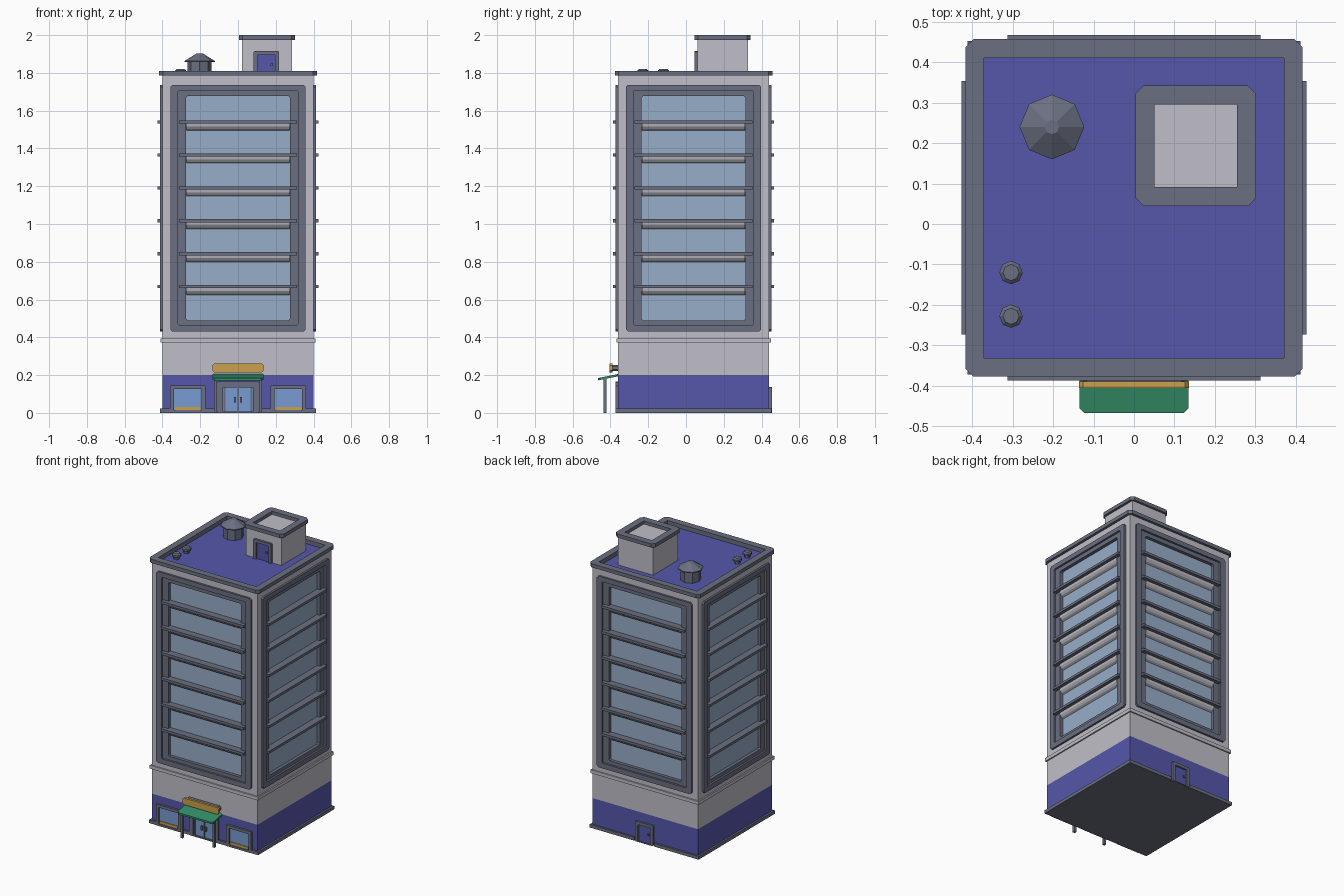
import bpy, bmesh, math
from mathutils import Matrix, Vector

if "Cube" in bpy.data.objects:
    bpy.data.objects.remove(bpy.data.objects["Cube"])

CY = 0.04  # building centre in y


def mat(name, r, g, b):
    m = bpy.data.materials.new(name)
    m.diffuse_color = (r, g, b, 1)
    m.use_nodes = True
    m.node_tree.nodes["Principled BSDF"].inputs["Base Color"].default_value = m.diffuse_color
    return m


WALL = mat("light grey wall", 0.53, 0.52, 0.58)
SLATE = mat("slate trim", 0.145, 0.16, 0.22)
BLUE = mat("indigo", 0.092, 0.095, 0.41)
GLASS = mat("window glass", 0.31, 0.42, 0.58)
SHOP = mat("shop glass", 0.19, 0.33, 0.64)
GOLD = mat("gold", 0.6, 0.35, 0.07)
GREEN = mat("green awning", 0.035, 0.27, 0.14)


def finish(name, bm, mats):
    bmesh.ops.remove_doubles(bm, verts=bm.verts, dist=1e-5)
    me = bpy.data.meshes.new(name)
    bm.to_mesh(me)
    bm.free()
    for m in mats:
        me.materials.append(m)
    ob = bpy.data.objects.new(name, me)
    bpy.context.collection.objects.link(ob)
    return ob


def side(k):
    """Maps local (across, up, outward) to building side k (0 front, 2 back)."""
    front = Matrix(((1, 0, 0, 0), (0, 0, -1, 0), (0, 1, 0, 0), (0, 0, 0, 1)))
    return Matrix.Translation((0, CY, 0)) @ Matrix.Rotation(k * math.pi / 2, 4, 'Z') @ front


def rect(u0, u1, v0, v1, d, c=0.0):
    """Counter-clockwise rectangle with cut corners."""
    return [Vector((u, v, d)) for u, v in (
        (u0 + c, v0), (u1 - c, v0), (u1, v0 + c), (u1, v1 - c),
        (u1 - c, v1), (u0 + c, v1), (u0, v1 - c), (u0, v0 + c))]


def steps(name, loops, bands, M=Matrix()):
    """Bridges loops inward; bands gives the material of each band, then of the cap."""
    bm = bmesh.new()
    mats = list(dict.fromkeys(bands))
    rings = [[bm.verts.new(M @ p) for p in lp] for lp in loops]
    n = len(rings[0])
    for a, b, m in zip(rings, rings[1:], bands):
        for i in range(n):
            j = (i + 1) % n
            bm.faces.new((a[i], a[j], b[j], b[i])).material_index = mats.index(m)
    bm.faces.new(rings[-1]).material_index = mats.index(bands[-1])
    return finish(name, bm, mats)


def box(name, x0, x1, y0, y1, z0, z1, m, M=Matrix(), c=0.0):
    lo, hi = rect(x0, x1, y0, y1, z0, c), rect(x0, x1, y0, y1, z1, c)
    ob = steps(name, [lo, hi], [m, m], M)
    bm = bmesh.new()
    bm.from_mesh(ob.data)
    bmesh.ops.holes_fill(bm, edges=bm.edges)
    bmesh.ops.recalc_face_normals(bm, faces=bm.faces)
    bm.to_mesh(ob.data)
    bm.free()
    return ob


def lathe(name, x, y, prof, m, n=8):
    loops = [[Vector((x + r * math.cos(2 * math.pi * i / n),
                      y + r * math.sin(2 * math.pi * i / n), z)) for i in range(n)]
             for r, z in prof]
    return steps(name, loops, [m] * len(prof))


def framed(name, u0, u1, v1, rim, d, panel, M, sill):
    """Frame standing out of a wall at depth d with a panel set into it."""
    a = (u0, u1, 0, v1)
    b = (u0 + rim, u1 - rim, sill, v1 - rim)
    return steps(name, [rect(*a, d - 0.002, 0.004), rect(*a, d + 0.014, 0.004),
                        rect(*b, d + 0.014, 0.002), rect(*b, d + 0.003, 0.002)],
                 [SLATE, SLATE, SLATE, panel], M)


# Four upper walls with stepped window frames, ledges and sunshade bars
for k in range(4):
    M = side(k)
    o, i, g = (-.358, .358, .43, 1.737), (-.318, .318, .465, 1.705), (-.275, .275, .49, 1.677)
    steps("window_wall", [rect(-.4, .4, .2, 1.79, .4), rect(*o, .4, .012),
                          rect(*o, .413, .012), rect(*i, .413, .006), rect(*i, .4, .006),
                          rect(*g, .4, .008), rect(*g, .378, .008)],
          [WALL, SLATE, SLATE, SLATE, SLATE, SLATE, GLASS], M)
    for f in range(6):
        z = 0.66 + f * 0.1742
        box("window_ledge", -.313, .313, z, z + .017, .37, .427, SLATE, M)
        prof = ((.376, 0), (.405, 0), (.402, -.015), (.392, -.028), (.376, -.036))
        bm = bmesh.new()
        l, r = [[bm.verts.new(M @ Vector((u, z + v, d))) for d, v in prof] for u in (-.272, .272)]
        bm.faces.new(l)
        bm.faces.new(r)
        for q in range(5):
            bm.faces.new((l[q], l[(q + 1) % 5], r[(q + 1) % 5], r[q]))
        bmesh.ops.recalc_face_normals(bm, faces=bm.faces)
        finish("spandrel_bar", bm, [WALL])

# Ground storey, belt course and base trim
box("ground_storey", -.4, .4, CY - .4, CY + .4, .004, .2, BLUE)
box("bottom_plate", -.4, .4, CY - .4, CY + .4, 0, .004, SLATE)
box("belt_course", -.409, .409, CY - .409, CY + .409, .372, .395, WALL)
for s in (-1, 1):
    for k, spans in ((0, ((.36, .412), (.11, .172))), (2, ((.075, .412),))):
        for a, b in spans:
            box("base_trim", min(s * a, s * b), max(s * a, s * b), 0, .022, .39, .412, SLATE, side(k))
    box("base_trim", -.4, .4, 0, .022, .39, .412, SLATE, side(1 if s > 0 else 3))


def roof_tray(name, cx, cy, hx, hy, z, over, rim, m):
    """Overhanging parapet with a sunken roof floor."""
    def r(e, zz, c):
        return rect(cx - hx - e, cx + hx + e, cy - hy - e, cy + hy + e, zz, c)
    steps(name, [r(-.01, z, 0), r(over, z, .02), r(over, z + .025, .02),
                 r(over - rim, z + .025, 0), r(over - rim, z - .004, 0)],
          [SLATE, SLATE, SLATE, SLATE, m])


roof_tray("main_roof", 0, CY, .4, .4, 1.785, .017, .046, BLUE)

# Stair house on the roof
box("stair_house", .02, .286, .06, .327, 1.77, 1.978, WALL)
roof_tray("stair_house_roof", .153, .193, .133, .133, 1.975, .016, .047, BLUE)


def service_door(name, cx, M, d):
    framed(name, cx - .067, cx + .067, .138, .02, d, BLUE, M, .004)
    box("door_handle", cx + .022, cx + .034, .06, .072, d, d + .012, SLATE, M)


service_door("back_door", 0, side(2), .4)
service_door("roof_door", .15, Matrix.Translation((0, .06 - CY, 1.777)) @ side(0), 0.0)

# Roof vent and two small pipes
lathe("roof_vent", -.203, .24, [(.064, 1.775), (.064, 1.857), (.08, 1.857), (.08, 1.863),
                                (.018, 1.902)], SLATE)
for y in (-.12, -.228):
    lathe("roof_pipe", -.304, y, [(.019, 1.775), (.019, 1.797), (.029, 1.8), (.029, 1.813),
                                  (.02, 1.821)], SLATE)

# Shop windows with gold display strip
F = side(0)
for s in (-1, 1):
    c = .266 * s
    framed("shop_window", c - .094, c + .094, .146, .02, .4, SHOP, F, .014)
    box("display_strip", c - .068, c + .068, .014, .032, .4, .408, GOLD, F)

# Entrance: framed double door
framed("entrance", -.11, .11, .165, .03, .4, SHOP, F, .008)
box("door_mullion", -.006, .006, .008, .136, .4, .408, SLATE, F)
for s in (-1, 1):
    box("door_stile", s * .072 - .005, s * .072 + .005, .008, .136, .4, .406, SLATE, F)
    box("door_pull", s * .016 - .005, s * .016 + .005, .055, .085, .4, .413, SLATE, F)

# Sloping awning on two posts
aw = box("awning", -.135, .135, -.467, -.355, 0, .012, GREEN, c=.012)
for v in aw.data.vertices:
    v.co.z += .172 + (v.co.y + .467) * .2
for s in (-1, 1):
    box("awning_post", s * .12 - .008, s * .12 + .008, -.438, -.422, 0, .181, SLATE)

# Blank sign above the awning
box("sign_back", -.125, .125, .222, .254, .39, .432, SLATE, F, c=.008)
box("sign_face", -.136, .136, .215, .261, .43, .446, GOLD, F, c=.01)
